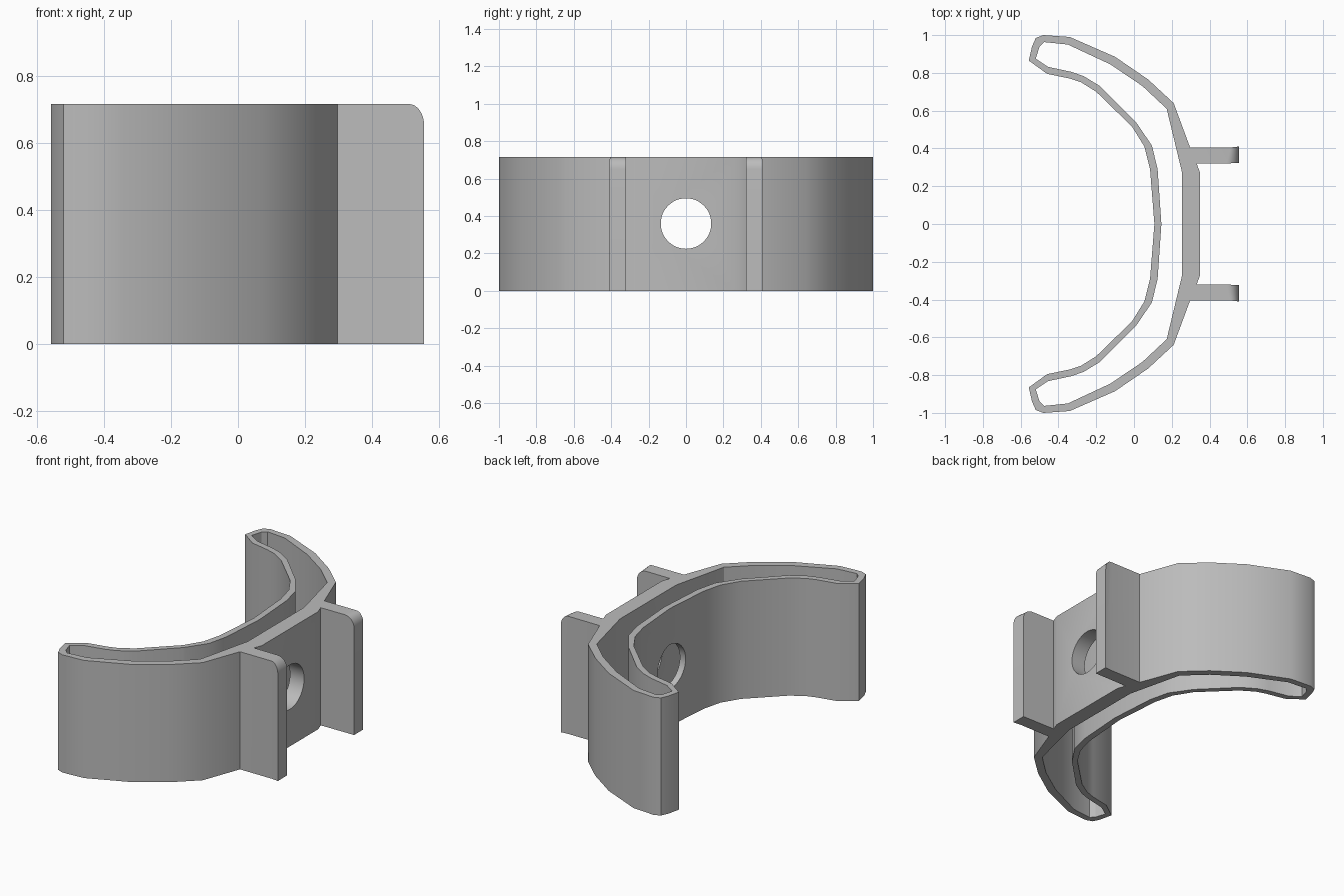
import bpy, bmesh, math

cube = bpy.data.objects.get("Cube")
if cube:
    bpy.data.objects.remove(cube, do_unlink=True)

HEIGHT = 0.715

grey = bpy.data.materials.new("light grey")
grey.use_nodes = True
colour = (0.5, 0.5, 0.5, 1)
grey.diffuse_color = colour
grey.node_tree.nodes["Principled BSDF"].inputs["Base Color"].default_value = colour


def mirrored(half):
    """Close a +y half outline by mirroring it over y = 0."""
    return half + [(x, -y) for x, y in reversed(half) if y > 0]


def prism(name, outline, z0, z1, fin_round=0):
    bm = bmesh.new()
    base = bm.faces.new([bm.verts.new((x, y, z0)) for x, y in outline])
    top = bmesh.ops.extrude_face_region(bm, geom=[base])["geom"]
    bmesh.ops.translate(bm, vec=(0, 0, z1 - z0),
                        verts=[v for v in top if isinstance(v, bmesh.types.BMVert)])
    if fin_round:
        corners = [e for e in bm.edges
                   if all(v.co.x > 0.54 and v.co.z > z1 - 0.01 for v in e.verts)]
        bmesh.ops.bevel(bm, geom=corners, offset=fin_round, segments=8,
                        profile=0.5, affect='EDGES')
    bmesh.ops.recalc_face_normals(bm, faces=bm.faces[:])
    mesh = bpy.data.meshes.new(name)
    bm.to_mesh(mesh)
    bm.free()
    mesh.materials.append(grey)
    obj = bpy.data.objects.new(name, mesh)
    bpy.context.collection.objects.link(obj)
    return obj


# Curved shell with back plate and two mounting fins
shell = [(0.35, 0.27), (0.332, 0.32), (0.555, 0.322), (0.555, 0.41), (0.51, 0.405),
         (0.297, 0.405), (0.21, 0.64), (0.075, 0.765), (-0.1, 0.885),
         (-0.34, 0.99), (-0.48, 1.0), (-0.52, 0.985), (-0.54, 0.94),
         (-0.557, 0.865), (-0.46, 0.795), (-0.34, 0.77), (-0.28, 0.75),
         (-0.2, 0.7), (-0.01, 0.515), (0.055, 0.41), (0.085, 0.29), (0.108, 0)]
bracket = prism("clip_bracket", mirrored(shell), 0, HEIGHT, 0.065)

# Crescent hollow between the inner and outer walls
hollow = [(0.255, 0.27), (0.173, 0.61), (0.045, 0.73), (-0.125, 0.845),
          (-0.35, 0.95), (-0.475, 0.963), (-0.5, 0.94), (-0.52, 0.875),
          (-0.455, 0.832), (-0.33, 0.805), (-0.265, 0.782), (-0.18, 0.73),
          (0.01, 0.54), (0.095, 0.415), (0.125, 0.29), (0.145, 0)]
hollow_cutter = prism("hollow_cutter", mirrored(hollow), -0.1, HEIGHT + 0.1)

# Screw hole through both walls
bpy.ops.mesh.primitive_cylinder_add(vertices=48, radius=0.135, depth=1,
                                    location=(0.2, 0, 0.36),
                                    rotation=(0, math.pi / 2, 0))
hole_cutter = bpy.context.object
hole_cutter.name = "hole_cutter"
hole_cutter.data.materials.append(grey)

for cutter in (hollow_cutter, hole_cutter):
    cut = bracket.modifiers.new(cutter.name, 'BOOLEAN')
    cut.operation = 'DIFFERENCE'
    cut.solver = 'EXACT'
    cut.object = cutter

bpy.ops.object.select_all(action='DESELECT')
bracket.select_set(True)
bpy.context.view_layer.objects.active = bracket
for name in [m.name for m in bracket.modifiers]:
    bpy.ops.object.modifier_apply(modifier=name)
for cutter in (hollow_cutter, hole_cutter):
    bpy.data.objects.remove(cutter, do_unlink=True)

bpy.ops.object.shade_smooth_by_angle(angle=math.radians(30))
